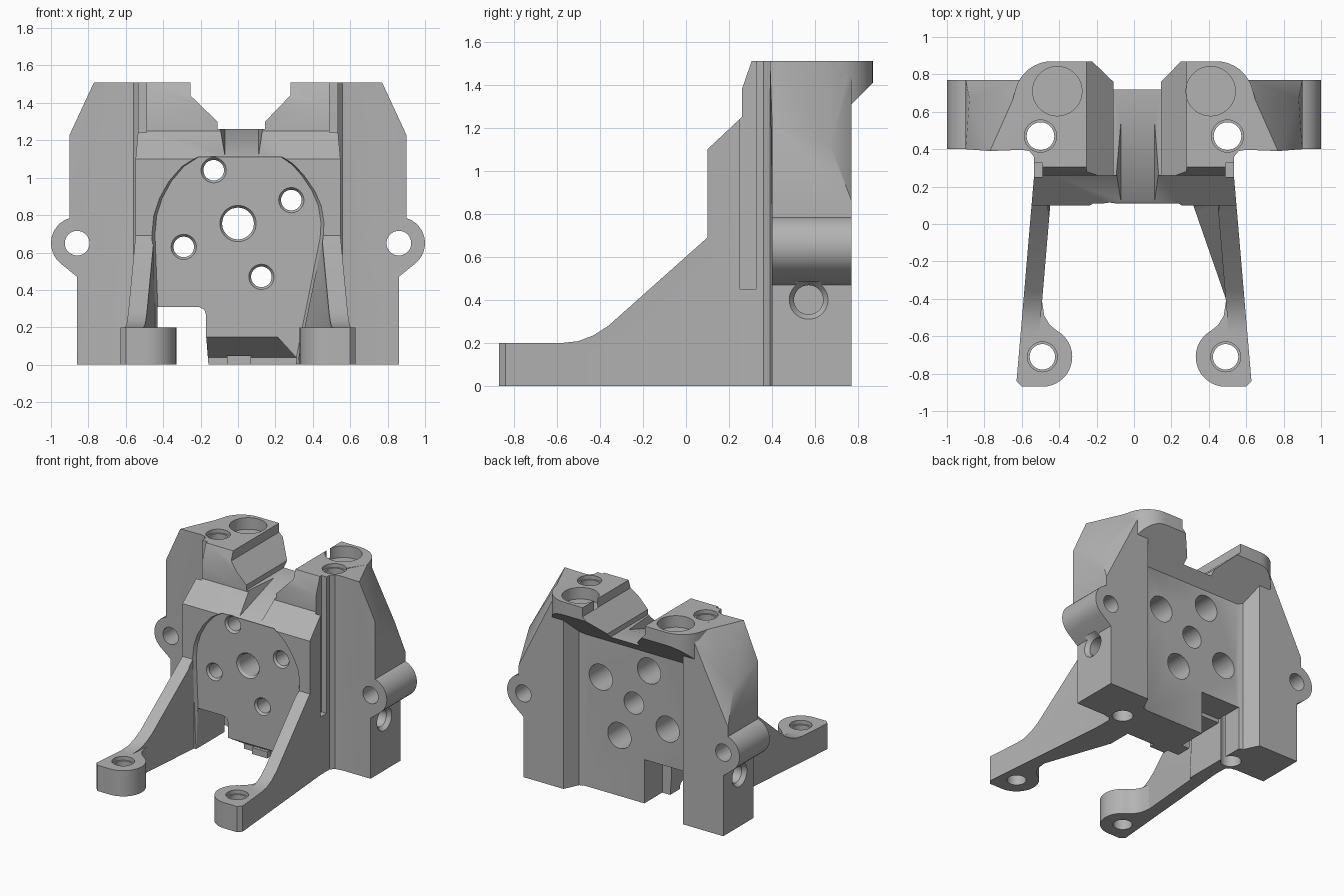
import bpy, bmesh
from math import cos, sin, pi, radians
from mathutils import Vector

old = bpy.data.objects.get("Cube")
if old:
    bpy.data.objects.remove(old, do_unlink=True)

grey = bpy.data.materials.new("plain_grey")
grey.use_nodes = True
grey.diffuse_color = (0.45, 0.45, 0.45, 1)
grey.node_tree.nodes["Principled BSDF"].inputs["Base Color"].default_value = (0.45, 0.45, 0.45, 1)


def finish(bm, name):
    bmesh.ops.recalc_face_normals(bm, faces=bm.faces)
    me = bpy.data.meshes.new(name)
    bm.to_mesh(me)
    bm.free()
    me.materials.append(grey)
    ob = bpy.data.objects.new(name, me)
    bpy.context.collection.objects.link(ob)
    return ob


def hull(name, points):
    bm = bmesh.new()
    for p in points:
        bm.verts.new(p)
    bmesh.ops.convex_hull(bm, input=bm.verts)
    bmesh.ops.delete(bm, geom=[v for v in bm.verts if not v.link_faces], context='VERTS')
    bmesh.ops.dissolve_limit(bm, angle_limit=radians(0.5), verts=bm.verts, edges=bm.edges)
    return finish(bm, name)


def place(axis, u, v, w):
    """Profile coordinates u, v and depth w along the given axis."""
    return {'X': (w, u, v), 'Y': (u, w, v), 'Z': (u, v, w)}[axis]


def prism(name, axis, outline, a, b, warp=None):
    bm = bmesh.new()
    low = [bm.verts.new(place(axis, u, v, a)) for u, v in outline]
    top = [bm.verts.new(place(axis, u, v, b)) for u, v in outline]
    n = len(outline)
    bm.faces.new(low)
    bm.faces.new(top)
    for i in range(n):
        bm.faces.new((low[i], low[(i + 1) % n], top[(i + 1) % n], top[i]))
    if warp:
        for v in bm.verts:
            v.co = warp(v.co)
    return finish(bm, name)


def ring(u, v, r, start=0, end=2 * pi, n=36):
    return [(u + r * cos(start + (end - start) * i / n),
             v + r * sin(start + (end - start) * i / n)) for i in range(n)]


def rod(name, axis, u, v, r, a, b, r2=None):
    r2 = r2 or r
    ends = [place(axis, p, q, a) for p, q in ring(u, v, r)]
    ends += [place(axis, p, q, b) for p, q in ring(u, v, r2)]
    return hull(name, ends)


def box(name, x, y, z):
    return hull(name, [(i, j, k) for i in x for j in y for k in z])


def combine(target, other, mode):
    mod = target.modifiers.new("join", 'BOOLEAN')
    mod.operation, mod.solver, mod.object = mode, 'EXACT', other
    bpy.context.view_layer.update()
    dg = bpy.context.evaluated_depsgraph_get()
    me = bpy.data.meshes.new_from_object(target.evaluated_get(dg))
    target.modifiers.clear()
    target.data = me
    bpy.data.objects.remove(other, do_unlink=True)


# Central block
body = prism("bracket_body", 'X', [(.10, 0), (.10, 1.10), (.26, 1.25), (.26, 1.38), (.305, 1.51),
                                  (.64, 1.51), (.64, 0)], -.535, .535)
parts, cuts = [], []

# Rear overhang with rounded corners and sloped underside
rim = [(.65, .66)] + ring(.44, .67, .2, .25, pi / 2, 8) + [(.44, .87), (.25, .87)]
parts.append(hull("rear_overhang", [(s * x, y, z) for s in (1, -1) for x, y in rim
                                    for z in (1.51, min(1.41, .54 + y))]
                  + [(s * .55, .5, z) for s in (1, -1) for z in (1.04, 1.51)]))

for s in (1, -1):
    # Lower tower, faceted upper tower
    parts.append(box("tower_base", (s * .515, s * .86), (.4, .77), (0, .9)))
    upper = [(.515, .4, .74), (.9, .4, .74), (.9, .77, .74), (.515, .77, .74), (.9, .4, 1.23),
             (.9, .77, .86), (.88, .67, 1.12), (.77, .39, 1.51), (.65, .66, 1.51), (.6, .77, 1.46),
             (.515, .4, 1.51), (.515, .77, 1.46)]
    parts.append(hull("tower_top", [(s * x, y, z) for x, y, z in upper]))

    # Blends between block and tower, front and back
    parts.append(prism("front_blend", 'Z', [(s * .5, .45), (s * .5, .36), (s * .535, .36),
                                            (s * .56, .39), (s * .62, .4), (s * .62, .45)], 0, 1.51))
    parts.append(prism("rear_blend", 'Z', [(s * .55, .6), (s * .42, .6), (s * .42, .64), (s * .46, .655),
                                           (s * .515, .77), (s * .55, .77)], 0, 1.3))

    # Side ear
    outline = ring(s * .86, .65, .14) + [(s * .86, .47), (s * .8, .47), (s * .8, .78)]
    parts.append(hull("side_ear", [(u, y, v) for u, v in outline for y in (.4, .77)]))

    # Leaning arm, one profile sheared outward toward the foot
    side = [(-.8, 0), (-.8, .2), (-.57, .2), (-.5, .208), (-.43, .235), (-.36, .28), (.10, .69),
            (.10, 1.10), (.26, 1.25), (.42, 1.25), (.42, 0)]
    lean = lambda c: Vector((s * (.535 + (.25 - c.y) * .085 - .1 * c.x), c.y, c.z))
    parts.append(prism("arm", 'X', side, 0, 1, lean))

    # Foot pad, flush with the arm outside, and its blend into the arm
    pad = [(s * u, v) for u, v in ring(.49, -.71, .16, pi / 2, 3 * pi / 2, 20)
           + [(.49, -.87), (.60, -.87), (.628, -.84), (.604, -.56)]]
    parts.append(hull("foot_pad", [(u, v, z) for u, v in pad for z in (0, .2)]))
    parts.append(prism("foot_blend", 'Z', [(s * .56, -.42), (s * .49, -.42), (s * .48, -.49),
                                           (s * .45, -.54), (s * .40, -.58), (s * .56, -.62)], 0, .2))

    # Holes: foot, ear, tower side, tower top, large socket
    cuts.append(rod("foot_hole", 'Z', s * .49, -.71, .068, -.1, .3))
    cuts.append(rod("foot_sink", 'Z', s * .49, -.71, .08, .17, .3))
    cuts.append(rod("ear_hole", 'Y', s * .86, .65, .066, .3, .9))
    cuts.append(rod("side_hole", 'X', .57, .40, .068, s * .6, s * 1.1))
    cuts.append(rod("side_sink", 'X', .57, .40, .068, s * .83, s * .88, .105))
    cuts.append(rod("tower_hole", 'Z', s * .5, .47, .074, -.1, 1.7))
    cuts.append(rod("tower_sink", 'Z', s * .5, .47, .086, 1.48, 1.7))
    cuts.append(rod("socket", 'Z', s * .41, .71, .132, 1.42, 1.7))

    # Vertical slot beside the block
    cuts.append(box("side_slot", (s * .49, s * .56), (.25, .325), (.45, 1.7)))

# Web widening one arm toward the block
parts.append(hull("arm_web", [(.31, .12, 0), (.31, .12, .06), (.45, .12, .68), (.5, .12, .68), (.5, .12, 0),
                              (.505, -.44, 0), (.505, -.44, .19)]))

# Notch across the top and shallow sloped groove
cuts.append(prism("top_notch", 'Y', [(-.255, 1.7), (-.255, 1.44), (-.11, 1.30), (-.11, 1.26), (.145, 1.26),
                                     (.145, 1.30), (.28, 1.44), (.28, 1.7)], 0, 1))
cuts.append(hull("top_groove", [(x, y, z + rise) for x, rise in ((-.07, 0), (.11, 0), (-.11, .15), (.145, .15))
                                for y, z in ((.09, 1.11), (.55, 1.262))]))

# Rounded shallow recess with drafted walls in the front face
recess = [(-.43, -.05), (.305, -.05), (.455, .68), (.46, .76), (.445, .85), (.41, .93), (.355, 1.01),
          (.30, 1.07), (.24, 1.11), (-.22, 1.11), (-.30, 1.06), (-.37, .98), (-.42, .89),
          (-.45, .80), (-.46, .70)]
face_recess = hull("front_recess", [(x * k, y, z) for x, z in recess
                                    for y, k in ((.05, 1), (.10, 1), (.122, .965))])

# Lower opening, wider behind, and undercut below the recess
cuts.append(prism("lower_opening", 'Y', [(-.43, -.1), (-.43, .31), (-.21, .31), (-.18, .295), (-.17, .265),
                                        (-.17, .15), (-.15, -.1)], .05, .9))
cuts.append(box("rear_opening", (-.43, -.09), (.42, .9), (-.1, .34)))
cuts.append(hull("undercut", [(-.2, 0, .15), (-.2, .12, .15), (.21, 0, .15), (.21, .12, .15)]
                 + [(x, y, z) for x in (-.2, .31) for y, z in ((0, .04), (.30, .04), (.30, -.1), (0, -.1))]))

# Five bolt holes, wide at the back
for x, z in ((-.13, 1.04), (.285, .88), (-.29, .63), (.125, .47)):
    cuts.append(rod("bolt_hole", 'Y', x, z, .055, 0, .8))
    cuts.append(rod("bolt_sink", 'Y', x, z, .083, .10, .14, .055))
    cuts.append(rod("bolt_bore", 'Y', x, z, .1, .4, .8))
cuts.append(rod("centre_hole", 'Y', 0, .755, .085, 0, .8))
cuts.append(rod("centre_sink", 'Y', 0, .755, .112, .10, .14, .085))

for part in parts:
    combine(body, part, 'UNION')
for cut in [face_recess] + cuts:
    combine(body, cut, 'DIFFERENCE')

# Small tab under the block
box("bottom_tab", (-.06, .07), (.26, .36), (0, .05))

bpy.ops.object.select_all(action='DESELECT')
body.select_set(True)
bpy.context.view_layer.objects.active = body
bpy.ops.object.shade_smooth_by_angle(angle=radians(25))
